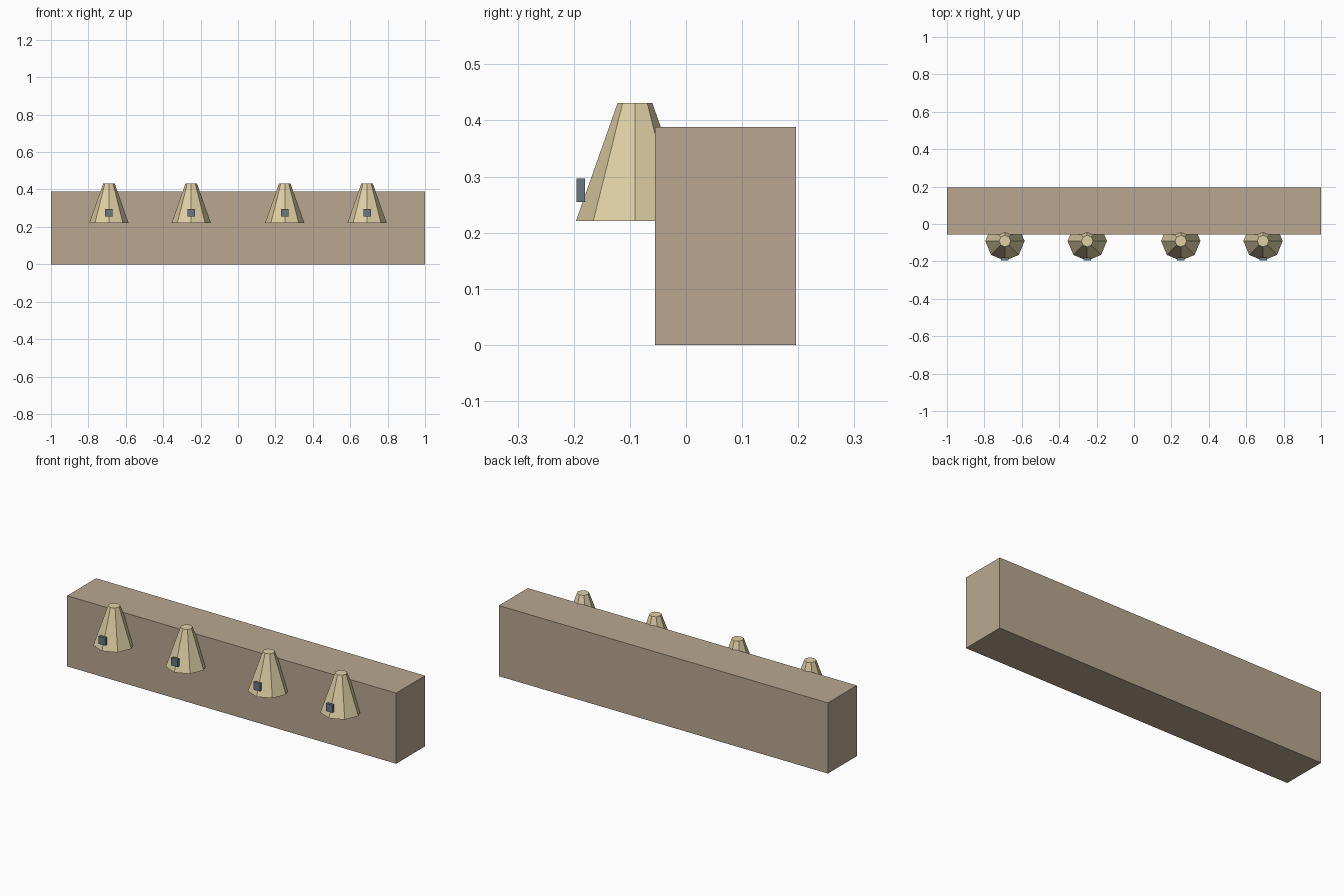
import bpy
from math import pi

if "Cube" in bpy.data.objects:
    bpy.data.objects.remove(bpy.data.objects["Cube"])


def material(name, rgb):
    # sRGB bytes converted to linear values
    linear = [((c / 255 + 0.055) / 1.055) ** 2.4 for c in rgb] + [1.0]
    mat = bpy.data.materials.new(name)
    mat.use_nodes = True
    mat.diffuse_color = linear
    mat.node_tree.nodes["Principled BSDF"].inputs["Base Color"].default_value = linear
    return mat


def finish(name, mat):
    obj = bpy.context.object
    obj.name = name
    obj.data.materials.append(mat)
    return obj


def box(name, low, high, mat):
    centre = [(a + b) / 2 for a, b in zip(low, high)]
    bpy.ops.mesh.primitive_cube_add(size=1, location=centre)
    obj = finish(name, mat)
    obj.scale = [b - a for a, b in zip(low, high)]
    bpy.ops.object.transform_apply(location=False, rotation=False, scale=True)
    return obj


stone = material("brown stone", (184, 167, 144))
sand = material("pale sand", (222, 207, 165))
slate = material("slate blue", (104, 120, 128))

# Long wall block
box("wall", (-1, -0.055, 0), (1, 0.196, 0.388), stone)

# Row of eight-sided tapered turrets, each with a small window block
bottom, top = 0.221, 0.431
for i, x in enumerate((-0.69, -0.25, 0.25, 0.69), start=1):
    bpy.ops.mesh.primitive_cone_add(
        vertices=8, radius1=0.105, radius2=0.031, depth=top - bottom,
        location=(x, -0.091, (bottom + top) / 2))
    finish(f"turret_{i}", sand)
    box(f"window_{i}", (x - 0.02, -0.195, 0.255), (x + 0.02, -0.18, 0.297), slate)
